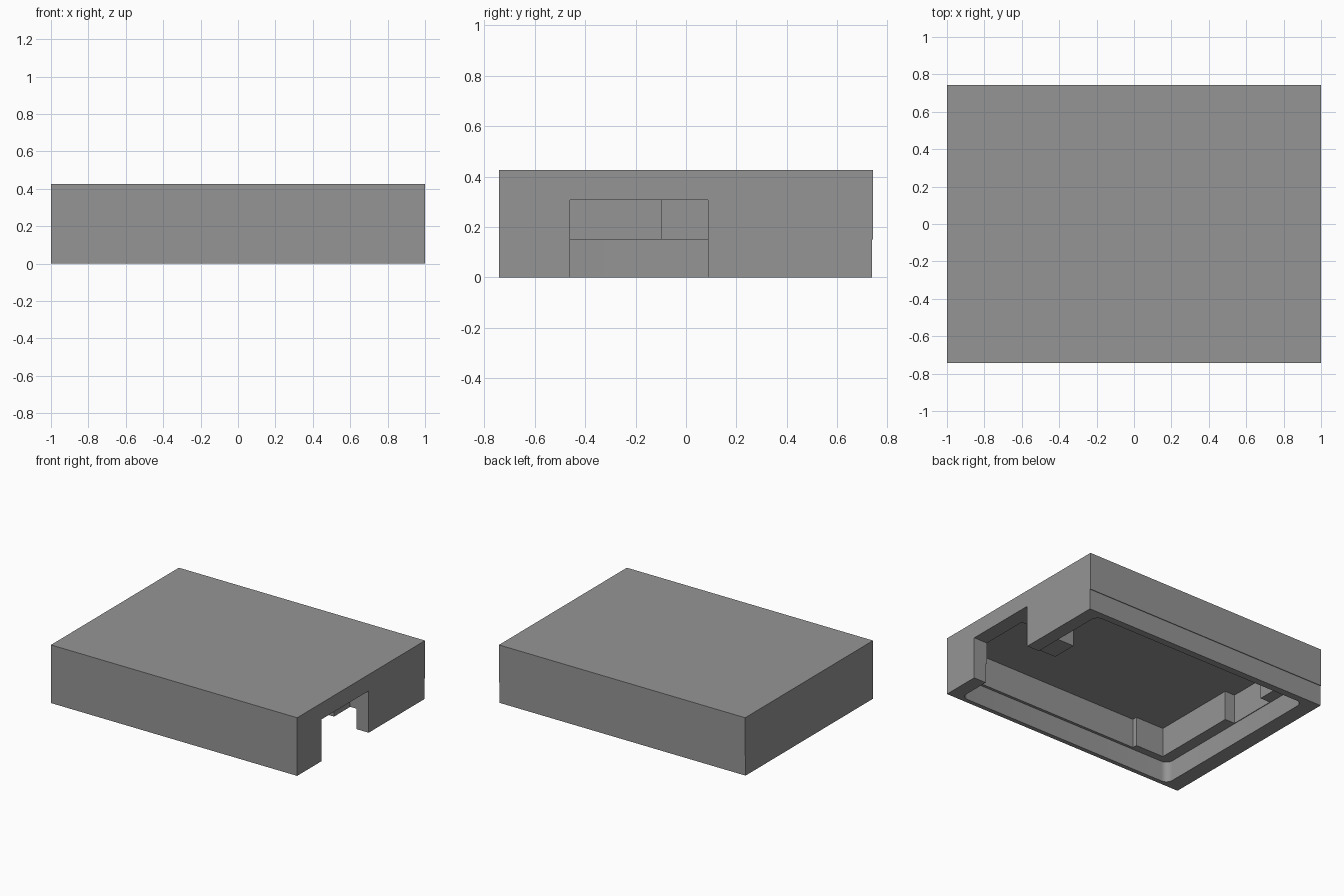
import bpy, bmesh, math

if "Cube" in bpy.data.objects:
    bpy.data.objects.remove(bpy.data.objects["Cube"])

grey = bpy.data.materials.new("plain grey")
grey.diffuse_color = (0.3, 0.3, 0.3, 1)
grey.use_nodes = True
grey.node_tree.nodes["Principled BSDF"].inputs["Base Color"].default_value = grey.diffuse_color


def prism(name, points, low, high, axis="z"):
    """Extrude a closed outline: (x, y) along z, or (y, z) along x."""
    place = (lambda p, t: (p[0], p[1], t)) if axis == "z" else (lambda p, t: (t, p[0], p[1]))
    bm = bmesh.new()
    a = [bm.verts.new(place(p, low)) for p in points]
    b = [bm.verts.new(place(p, high)) for p in points]
    n = len(points)
    bm.faces.new(a[::-1])
    bm.faces.new(b)
    for i in range(n):
        j = (i + 1) % n
        bm.faces.new((a[i], a[j], b[j], b[i]))
    bmesh.ops.recalc_face_normals(bm, faces=bm.faces)
    mesh = bpy.data.meshes.new(name)
    bm.to_mesh(mesh)
    bm.free()
    mesh.materials.append(grey)
    obj = bpy.data.objects.new(name, mesh)
    bpy.context.collection.objects.link(obj)
    return obj


def rounded_rect(x0, x1, y0, y1, r, steps=6):
    pts = []
    corners = [(x1 - r, y1 - r), (x0 + r, y1 - r), (x0 + r, y0 + r), (x1 - r, y0 + r)]
    for k, (cx, cy) in enumerate(corners):
        for i in range(steps + 1):
            t = math.pi / 2 * (k + i / steps)
            pts.append((cx + r * math.cos(t), cy + r * math.sin(t)))
    return pts


# Cover block, its lower back face set in by a hair
H, D, LEDGE = 0.427, 0.742, 0.15
cover = prism("cover", [(-D, 0), (D - 0.005, 0), (D - 0.005, LEDGE), (D, LEDGE),
                        (D, H), (-D, H)], -1, 1, axis="x")

# Shallow rounded opening up to the ledge
opening = prism("opening_cutter", rounded_rect(-0.885, 0.9, -0.71, 0.685, 0.05), -0.1, LEDGE)

# Deep cavity with stepped walls and a tab beside the side notch
cavity = prism("cavity_cutter", [
    (-0.80, -0.655), (-0.57, -0.655), (-0.57, -0.69), (0.89, -0.69), (0.89, -0.1),
    (0.6, -0.1), (0.6, 0.09), (0.8, 0.09), (0.8, 0.655), (-0.8, 0.655),
    (-0.8, 0.355), (-0.88, 0.355), (-0.88, -0.01), (-0.8, -0.01)], 0.1, 0.365)

# Side notch through the right wall
notch = prism("notch_cutter", [(0.85, -0.46), (1.2, -0.46), (1.2, 0.088), (0.85, 0.088)],
              -0.1, 0.307)

bpy.context.view_layer.objects.active = cover
for cutter in (opening, cavity, notch):
    mod = cover.modifiers.new(cutter.name, "BOOLEAN")
    mod.operation, mod.solver, mod.object = "DIFFERENCE", "EXACT", cutter
    bpy.ops.object.modifier_apply(modifier=mod.name)
    bpy.data.objects.remove(cutter)

# Smooth only the rounded corners
cover.select_set(True)
bpy.ops.object.shade_smooth_by_angle(angle=math.radians(30))
